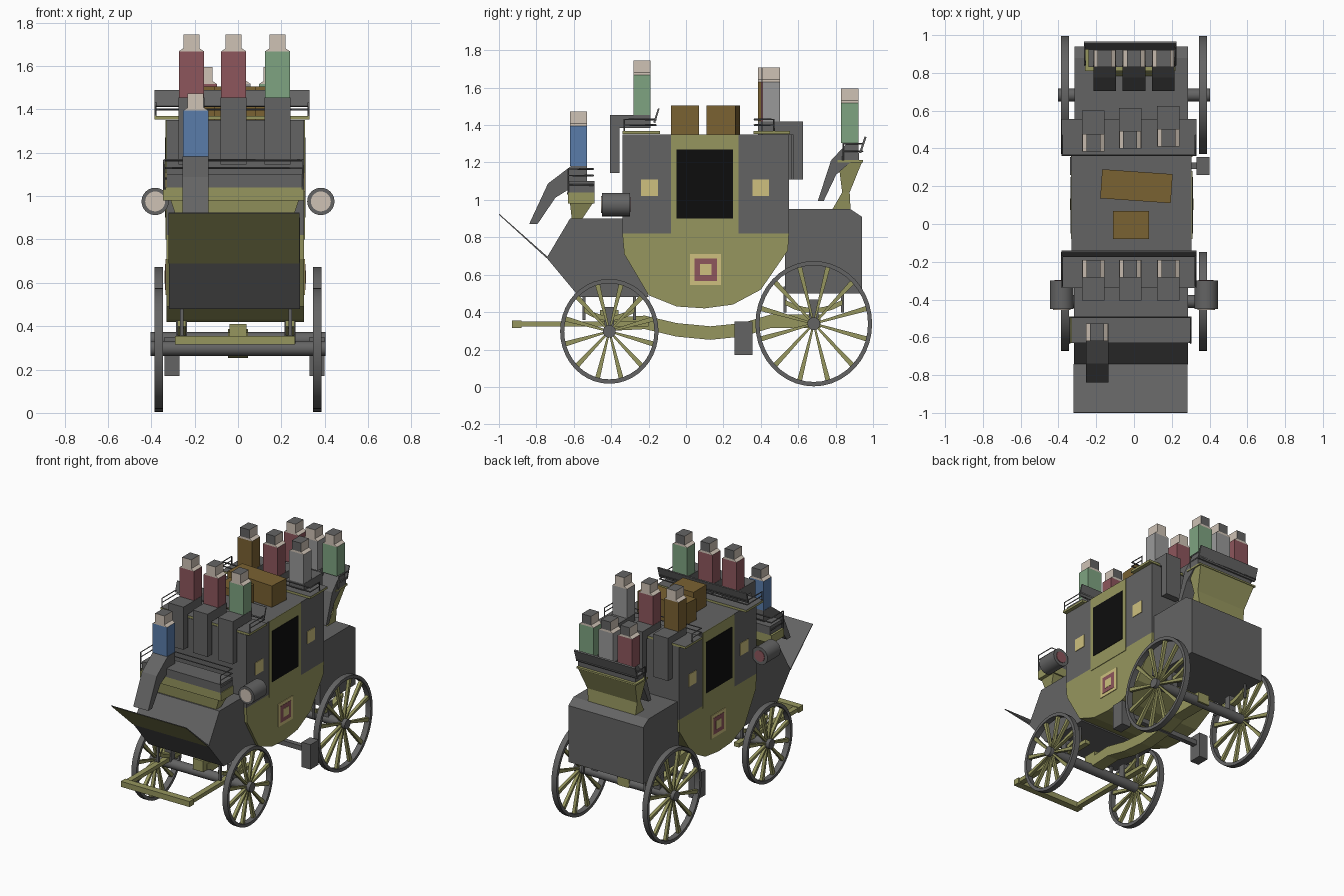
import bpy, bmesh, math
from mathutils import Vector, Matrix

cube = bpy.data.objects.get("Cube")
if cube:
    bpy.data.objects.remove(cube)


def material(name, r, g, b):
    m = bpy.data.materials.new(name)
    m.use_nodes = True
    m.diffuse_color = (r, g, b, 1)
    m.node_tree.nodes["Principled BSDF"].inputs["Base Color"].default_value = (r, g, b, 1)
    return m


DARK = material("dark grey", .127, .127, .127)
OLIVE = material("olive", .305, .305, .114)
TAN = material("tan", .62, .53, .21)
RED = material("dull red", .27, .093, .107)
BLUE = material("blue", .1, .2, .4)
GREEN = material("green", .21, .37, .22)
BROWN = material("brown", .195, .122, .032)
CREAM = material("cream", .62, .54, .46)
GREY = material("light grey", .32, .32, .32)
BLACK = material("black", .004, .004, .004)


def finish(name, bm, *mats, rule=None, smooth=False):
    bmesh.ops.recalc_face_normals(bm, faces=bm.faces)
    bm.normal_update()
    if rule:
        for f in bm.faces:
            f.material_index = rule(f)
    me = bpy.data.meshes.new(name)
    bm.to_mesh(me)
    bm.free()
    ob = bpy.data.objects.new(name, me)
    bpy.context.collection.objects.link(ob)
    for m in mats:
        me.materials.append(m)
    if smooth:
        bpy.ops.object.select_all(action='DESELECT')
        ob.select_set(True)
        bpy.context.view_layer.objects.active = ob
        bpy.ops.object.shade_smooth_by_angle(angle=math.radians(35))
    return ob


def prisms(name, polys, x0, x1, *mats, rule=None):
    """Side outlines in (y, z), extruded across x."""
    bm = bmesh.new()
    for pts in polys:
        f = bm.faces.new([bm.verts.new((x0, y, z)) for y, z in pts])
        ext = bmesh.ops.extrude_face_region(bm, geom=[f])["geom"]
        bmesh.ops.translate(bm, vec=(x1 - x0, 0, 0),
                            verts=[v for v in ext if isinstance(v, bmesh.types.BMVert)])
    return finish(name, bm, *mats, rule=rule)


def frustum(name, low, high, *mats, rule=None):
    """Solid between two level rectangles (x0, x1, y0, y1, z)."""
    bm = bmesh.new()
    rings = [[bm.verts.new(p) for p in ((a, c, z), (b, c, z), (b, d, z), (a, d, z))]
             for a, b, c, d, z in (low, high)]
    for r in rings:
        bm.faces.new(r)
    for i in range(4):
        j = (i + 1) % 4
        bm.faces.new((rings[0][i], rings[0][j], rings[1][j], rings[1][i]))
    return finish(name, bm, *mats, rule=rule)


def box(name, x0, x1, y0, y1, z0, z1, *mats, rule=None):
    return frustum(name, (x0, x1, y0, y1, z0), (x0, x1, y0, y1, z1), *mats, rule=rule)


def cylinder(name, center, r, length, axis, *mats, rule=None):
    bm = bmesh.new()
    rot = Matrix.Rotation(math.pi / 2, 4, 'Y' if axis == 'X' else 'X')
    bmesh.ops.create_cone(bm, cap_ends=True, segments=24, radius1=r, radius2=r, depth=length,
                          matrix=Matrix.Translation(center) @ rot)
    return finish(name, bm, *mats, rule=rule, smooth=True)


def ribbon(name, line, half, x0, x1, mat):
    top = [(y, z + half) for y, z in line]
    low = [(y, z - half) for y, z in reversed(line)]
    return prisms(name, [top + low], x0, x1, mat)


def rail(name, pts):
    cu = bpy.data.curves.new(name, 'CURVE')
    cu.dimensions = '3D'
    cu.bevel_depth = .005
    cu.bevel_resolution = 0
    sp = cu.splines.new('POLY')
    sp.points.add(len(pts) - 1)
    for p, co in zip(sp.points, pts):
        p.co = (*co, 1)
    cu.materials.append(DARK)
    bpy.context.collection.objects.link(bpy.data.objects.new(name, cu))


def seat_rails(name, x0, x1, y_open, y_back, foot, heights):
    for z in heights:
        rail(name, [(x0, y_open, foot), (x0, y_open, z), (x0, y_back, z),
                    (x1, y_back, z), (x1, y_open, z), (x1, y_open, foot)])


# Passenger compartment
XL, XR = -.33, .305
prisms("lower_body", [[(-.34, .82), (-.33, .71), (-.2, .49), (-.05, .43), (.1, .42),
                       (.25, .44), (.4, .52), (.545, .73), (.55, .82)]], XL, XR, OLIVE)
box("upper_body", XL, XR, -.34, .55, .82, 1.35, DARK)


# Side panels and painted details, alike on both sides
def plate(name, y0, y1, z0, z1, t, mat):
    for side, a, b in (("right", XL - t, XL), ("left", XR, XR + t)):
        box(side + "_" + name, a, b, y0, y1, z0, z1, mat)


plate("door", -.08, .28, .8, 1.35, .004, OLIVE)
plate("door_window", -.05, .25, .9, 1.27, .007, BLACK)
plate("front_pane", -.24, -.15, 1.02, 1.11, .004, TAN)
plate("rear_pane", .355, .445, 1.02, 1.11, .004, TAN)
for name, h, t, mat in (("outer", .083, .005, TAN), ("middle", .06, .007, RED), ("inner", .03, .009, TAN)):
    plate("crest_" + name, .105 - h, .105 + h, .627 - h, .627 + h, t, mat)

# Luggage boots and splash board
prisms("front_boot", [[(-.745, .69), (-.62, .9), (-.34, .9), (-.2, .48), (-.57, .48)]], -.318, .285, DARK)
prisms("rear_boot", [[(.53, .5), (.94, .5), (.94, .91), (.88, .95), (.53, .95)]], -.315, .287, DARK)
prisms("splash_board", [[(-.745, .688), (-1, .92), (-.998, .925), (-.74, .696)]], -.32, .283,
       DARK, OLIVE, rule=lambda f: int(f.normal.z < -.3))

# Roof seats with rails and the sloping back board
for name, y0, y1, y_open, y_back in (("front", -.34, -.14, -.33, -.16), ("rear", .36, .555, .47, .365)):
    box(name + "_roof_seat", -.385, .33, y0, y1, 1.352, 1.368, OLIVE, DARK,
        rule=lambda f: int(f.normal.z > .5))
    seat_rails(name + "_roof_rail", -.38, .325, y_open, y_back, 1.36, (1.4, 1.43))
prisms("front_back_board", [[(-.175, 1.415), (-.165, 1.41), (-.142, 1.487), (-.15, 1.49)]], -.385, .33, DARK)

# Driver's bench
frustum("bench_base", (-.28, .25, -.61, -.56, .89), (-.31, .28, -.62, -.5, .98), OLIVE)
box("bench", -.345, .305, -.63, -.49, .98, 1.04, OLIVE)
box("bench_cushion", -.33, .3, -.63, -.49, 1.04, 1.1, DARK)
seat_rails("bench_rail", -.34, .3, -.63, -.495, 1.03, (1.08, 1.13, 1.165))

# Guard's seat at the back
frustum("guard_seat_foot", (-.21, .17, .78, .88, .945), (-.22, .18, .835, .875, 1.04), OLIVE)
frustum("guard_seat_base", (-.22, .18, .835, .875, 1.04), (-.25, .21, .815, .94, 1.2), OLIVE)
box("guard_seat_top", -.26, .22, .81, .945, 1.2, 1.212, OLIVE)
box("guard_seat_cushion", -.24, .22, .83, .925, 1.212, 1.25, DARK)
prisms("guard_back_board", [[(.925, 1.25), (.937, 1.25), (.965, 1.335), (.955, 1.34)]], -.265, .225, DARK)
seat_rails("guard_rail", -.26, .22, .84, .945, 1.21, (1.26, 1.3))

# Seated people: legs, torso, shoulders and head
HANGING = [(0, -.07), (0, 0), (.215, 0), (.215, -.31), (.165, -.31), (.165, -.07)]
SLOPING = [(0, -.08), (0, 0), (.085, 0), (.21, -.095), (.31, -.31), (.265, -.31), (.17, -.17), (.08, -.115)]


def person(name, x, y, hip, facing, coat, legs, reach=1):
    a, b = sorted((y, y + facing * .092))
    prisms(name + "_legs", [[(y + facing * reach * p, hip + q) for p, q in legs]], x - .06, x + .06, DARK)
    box(name + "_torso", x - .058, x + .058, a, b, hip, hip + .212, coat)
    neck = (x - .037, x + .037, a, b, hip + .226)
    frustum(name + "_shoulders", (x - .058, x + .058, a, b, hip + .212), neck, CREAM)
    box(name + "_head", *neck, hip + .29, CREAM, DARK,
        rule=lambda f: int(f.normal.z > .5 or f.normal.y * facing < -.5))


for i, x in enumerate((-.215, -.02, .182)):
    person("front_rider_%d" % i, x, -.19, 1.455, -1, (RED, RED, GREEN)[i], HANGING)
    person("rear_rider_%d" % i, x, (.385, .4, .41)[i], 1.418, 1, (BROWN, RED, GREY)[i], HANGING)
    person("guard_%d" % i, (i - 1) * .155, .922, 1.305, -1, (RED, GREY, GREEN)[i], SLOPING, .7)
person("driver", -.195, -.528, 1.182, -1, BLUE, SLOPING)

# Trunks on the roof
box("small_trunk", -.11, .08, -.08, .07, 1.35, 1.505, BROWN)
trunk = box("long_trunk", -.187, .187, -.077, .077, 1.35, 1.505, BROWN)
trunk.location = (.013, .2, 0)
trunk.rotation_euler.z = math.radians(-4)

# Lanterns: pale lens in front, red lens behind
for side, s in (("left", 1), ("right", -1)):
    cylinder(side + "_lantern", (s * .382, -.375, .975), .063, .15, 'Y', DARK)
    cylinder(side + "_front_lens", (s * .382, -.451, .975), .046, .006, 'Y', CREAM)
    cylinder(side + "_rear_lens", (s * .382, -.299, .975), .04, .006, 'Y', RED)


# Wheels, slightly taller than long
def wheel(name, s, y, z, ry, rz):
    k = rz / ry
    bm = bmesh.new()
    corners = [bm.verts.new((s * x, 0, r)) for x, r in
               ((.345, ry - .022), (.386, ry - .022), (.386, ry), (.345, ry))]
    edges = [bm.edges.new((corners[i], corners[i - 1])) for i in range(4)]
    bmesh.ops.spin(bm, geom=corners + edges, cent=(0, 0, 0), axis=(1, 0, 0),
                   angle=2 * math.pi, steps=40)
    bmesh.ops.remove_doubles(bm, verts=bm.verts, dist=.0005)
    bmesh.ops.scale(bm, vec=(1, 1, k), verts=bm.verts)
    bmesh.ops.translate(bm, vec=(0, y, z), verts=bm.verts)
    finish(name + "_rim", bm, DARK, smooth=True)
    spokes = []
    for i in range(12):
        turn = Matrix.Rotation(math.radians(15 + 30 * i), 2)
        outline = [turn @ Vector(p) for p in ((.02, -.005), (ry - .015, -.013), (ry - .015, .013), (.02, .005))]
        spokes.append([(y + p.x, z + k * p.y) for p in outline])
    prisms(name + "_spokes", spokes, s * .355, s * .377, OLIVE)
    cylinder(name + "_hub", (s * .365, y, z), .034, .075, 'X', DARK)


# Running gear: axles, leaf springs and hangers
for name, y, z, ry, rz, w in (("front", -.41, .297, .263, .28, .135), ("rear", .683, .338, .312, .335, .155)):
    for side, s in (("left", 1), ("right", -1)):
        wheel(name + "_" + side + "_wheel", s, y, z, ry, rz)
        c = s * .25 - .01
        arc = [(y + t * w / 3, z + .07 + .005 * t * t) for t in range(-3, 4)]
        ribbon(name + "_" + side + "_spring", arc, .014, c - .02, c + .02, OLIVE)
        box(name + "_" + side + "_spring_block", c - .025, c + .025, y - .025, y + .025, z, z + .13, DARK)
        for e in (-1, 1):
            h = y + e * w
            box(name + "_" + side + "_hanger", c - .008, c + .008, h - .008, h + .008, z + .06, z + .2, DARK)
    cylinder(name + "_axle", (0, y, z), .034, .7, 'X', DARK)
ribbon("perch", [(-.42, .335), (-.22, .345), (-.05, .305), (.13, .288), (.3, .305), (.45, .35), (.72, .35)],
       .036, -.045, .045, OLIVE)
box("perch_block", -.04, .04, -.46, -.36, .33, .41, OLIVE)

# Draught frame
box("draught_bar", -.29, .262, -.93, -.88, .315, .355, OLIVE)
for side, x in (("left", .235), ("right", -.265)):
    box(side + "_draught_beam", x - .02, x + .02, -.88, -.2, .322, .35, OLIVE)

# Brake bar and blocks
box("brake_bar", -.3, .34, .29, .325, .27, .305, DARK)
for side, a, b in (("left", .33, .4), ("right", -.34, -.27)):
    box(side + "_brake_block", a, b, .26, .355, .17, .35, DARK)
